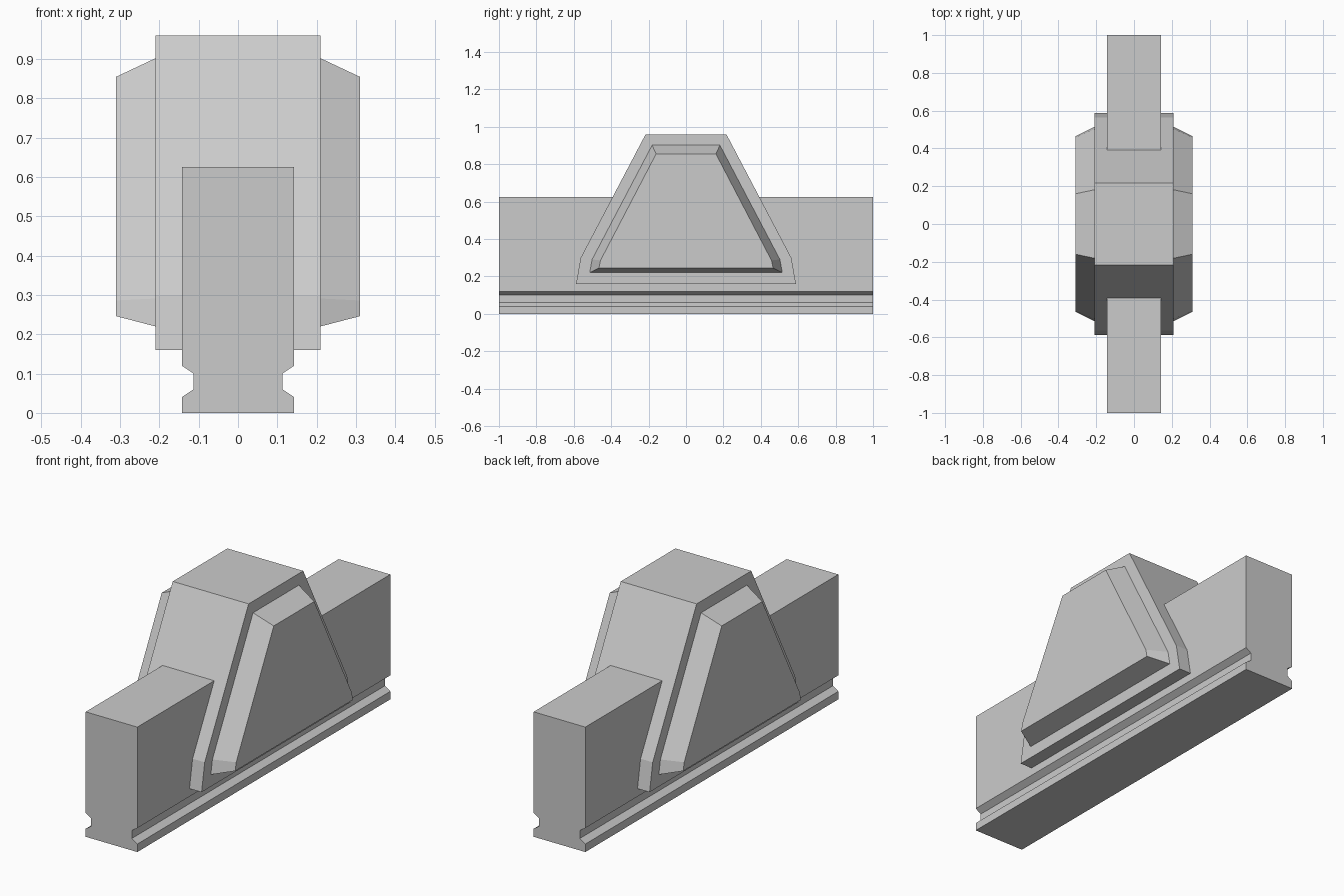
import bpy, bmesh

if "Cube" in bpy.data.objects:
    bpy.data.objects.remove(bpy.data.objects["Cube"])


def loft(name, rings):
    """Join matching closed rings of points with quads and cap both ends."""
    bm = bmesh.new()
    loops = [[bm.verts.new(p) for p in ring] for ring in rings]
    for a, b in zip(loops, loops[1:]):
        for i in range(len(a)):
            j = (i + 1) % len(a)
            bm.faces.new((a[i], a[j], b[j], b[i]))
    bm.faces.new(loops[0][::-1])
    bm.faces.new(loops[-1])
    bmesh.ops.recalc_face_normals(bm, faces=bm.faces)
    mesh = bpy.data.meshes.new(name)
    bm.to_mesh(mesh)
    bm.free()
    obj = bpy.data.objects.new(name, mesh)
    bpy.context.collection.objects.link(obj)
    return obj


def symmetric(half):
    """Mirror a half profile into a closed outline."""
    return half + [(-u, z) for u, z in reversed(half)]


# Long barrier wall with a groove along each side near the foot
wall = symmetric([(0.143, 0), (0.143, 0.04), (0.113, 0.06),
                  (0.113, 0.10), (0.143, 0.12), (0.143, 0.625)])
loft("wall", [[(x, y, z) for x, z in wall] for y in (-1, 1)])

# Tapered buttress straddling the wall
block = symmetric([(0.588, 0.16), (0.563, 0.30), (0.216, 0.96)])
loft("buttress", [[(x, y, z) for y, z in block] for x in (-0.21, 0.21)])

# Raised bevelled panel on each face of the buttress
base = symmetric([(0.515, 0.22), (0.502, 0.291), (0.181, 0.902)])
face = symmetric([(0.465, 0.246), (0.457, 0.286), (0.160, 0.855)])
for name, side in (("left_panel", -1), ("right_panel", 1)):
    loft(name, [[(side * x, y, z) for y, z in outline]
                for x, outline in ((0.20, base), (0.21, base), (0.31, face))])
